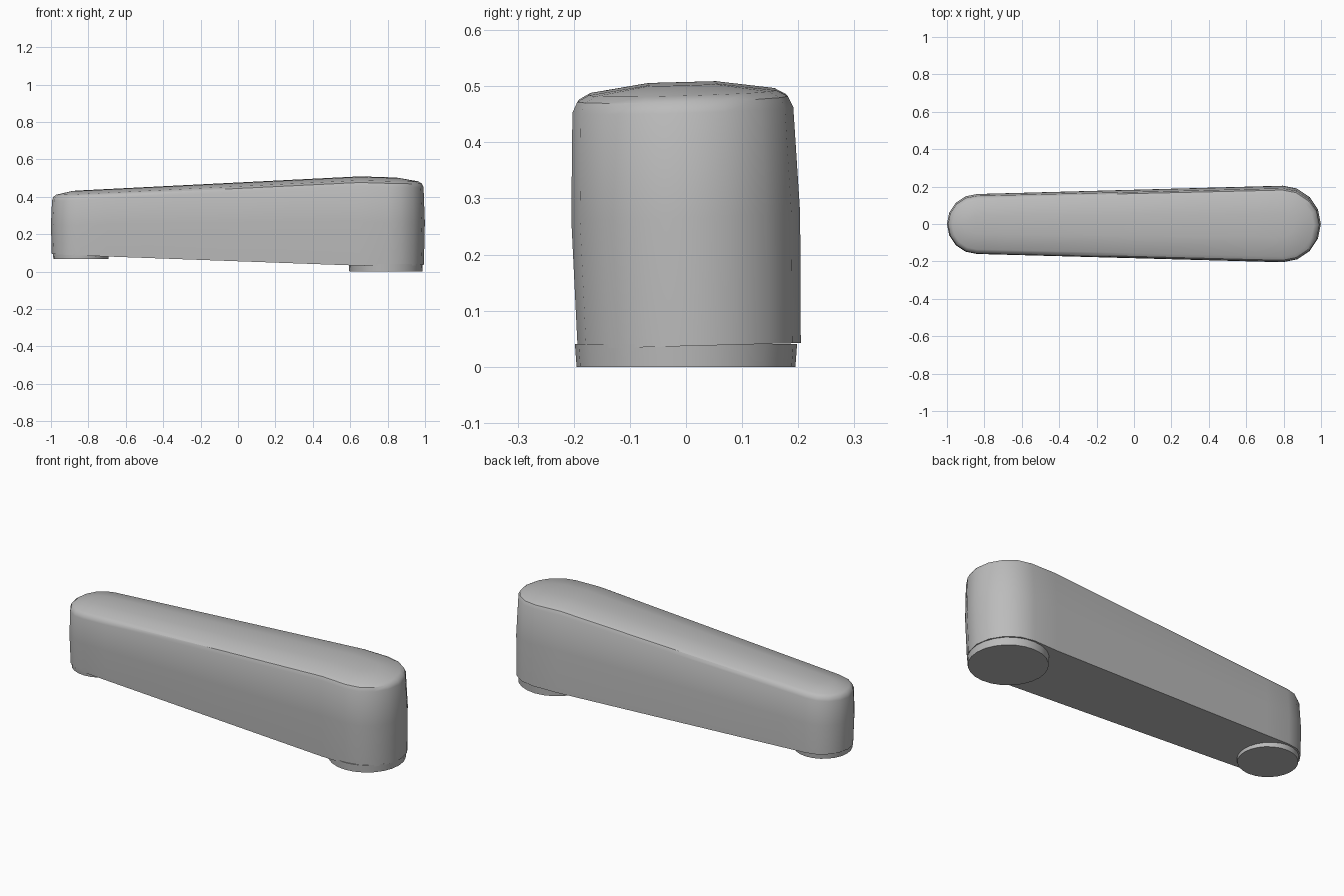
import bpy, bmesh
from math import sin, cos, pi, radians
from mathutils import Matrix, Vector

cube = bpy.data.objects.get("Cube")
if cube:
    bpy.data.objects.remove(cube, do_unlink=True)

grey = bpy.data.materials.new("plain grey")
grey.use_nodes = True
grey.diffuse_color = (0.5, 0.5, 0.5, 1)
grey.node_tree.nodes["Principled BSDF"].inputs["Base Color"].default_value = (0.5, 0.5, 0.5, 1)

# Round ends of the arm: centre x and radius
RIGHT_X, RIGHT_R = 0.795, 0.204
LEFT_X, LEFT_R = -0.84, 0.16
ARC = 8


def finish(name, bm):
    bmesh.ops.recalc_face_normals(bm, faces=bm.faces)
    mesh = bpy.data.meshes.new(name)
    bm.to_mesh(mesh)
    bm.free()
    mesh.materials.append(grey)
    obj = bpy.data.objects.new(name, mesh)
    bpy.context.collection.objects.link(obj)
    bpy.ops.object.select_all(action='DESELECT')
    obj.select_set(True)
    bpy.context.view_layer.objects.active = obj
    bpy.ops.object.shade_smooth_by_angle(angle=radians(35))
    return obj


def outline(scale):
    """Tapered capsule seen from above, with extra points along the sides."""
    r, l = RIGHT_R * scale, LEFT_R * scale
    side = [(x, l + (r - l) * (x - LEFT_X) / (RIGHT_X - LEFT_X)) for x in (0.65, 0, -0.7)]
    pts = []
    for i in range(ARC + 1):
        a = -pi / 2 + pi * i / ARC
        pts.append((RIGHT_X + r * cos(a), r * sin(a)))
    pts += side
    for i in range(ARC + 1):
        a = pi / 2 + pi * i / ARC
        pts.append((LEFT_X + l * cos(a), l * sin(a)))
    pts += [(x, -y) for x, y in reversed(side)]
    return pts


def underside(x):
    return max(0.037, 0.06 - 0.0357 * x)


def shoulder(x):
    return 0.43 + 0.05 * x - 0.08 * max(0, x - 0.65)


def cap(bm, ring):
    """Close a ring with strips running across the arm."""
    n, tip = len(ring), ARC // 2
    for k in range(n // 2):
        corners = [ring[(tip + k) % n], ring[(tip + k + 1) % n],
                   ring[(tip - k - 1) % n], ring[(tip - k) % n]]
        bm.faces.new(list(dict.fromkeys(corners)))


# Arm body: rings of (outline scale, height along the wall, lift above the shoulder)
bm = bmesh.new()
rings = []
for scale, t, lift in [(0.975, 0, 0), (1, 0.55, 0), (0.965, 1, 0),
                       (0.92, 1, 0.019), (0.82, 1, 0.03), (0.3, 1, 0.045)]:
    rings.append([bm.verts.new((x, y, underside(x) + t * (shoulder(x) - underside(x)) + lift))
                  for x, y in outline(scale)])
for low, high in zip(rings, rings[1:]):
    n = len(low)
    for i in range(n):
        j = (i + 1) % n
        bm.faces.new((low[i], low[j], high[j], high[i]))
cap(bm, rings[0])
cap(bm, rings[-1])
# Slight roll about the long axis
bmesh.ops.rotate(bm, verts=bm.verts, cent=Vector((0, 0, 0.25)),
                 matrix=Matrix.Rotation(0.027, 3, 'X'))
finish("arm_body", bm)


# Round pads under both ends
def pad(name, x, radius, bottom, top):
    bm = bmesh.new()
    bmesh.ops.create_cone(bm, cap_ends=True, segments=24, radius1=radius - 0.003, radius2=radius,
                          depth=top - bottom,
                          matrix=Matrix.Translation((x, 0, (top + bottom) / 2)))
    finish(name, bm)


pad("large_end_pad", 0.79, 0.198, 0, 0.041)
pad("small_end_pad", -0.84, 0.15, 0.067, 0.095)
